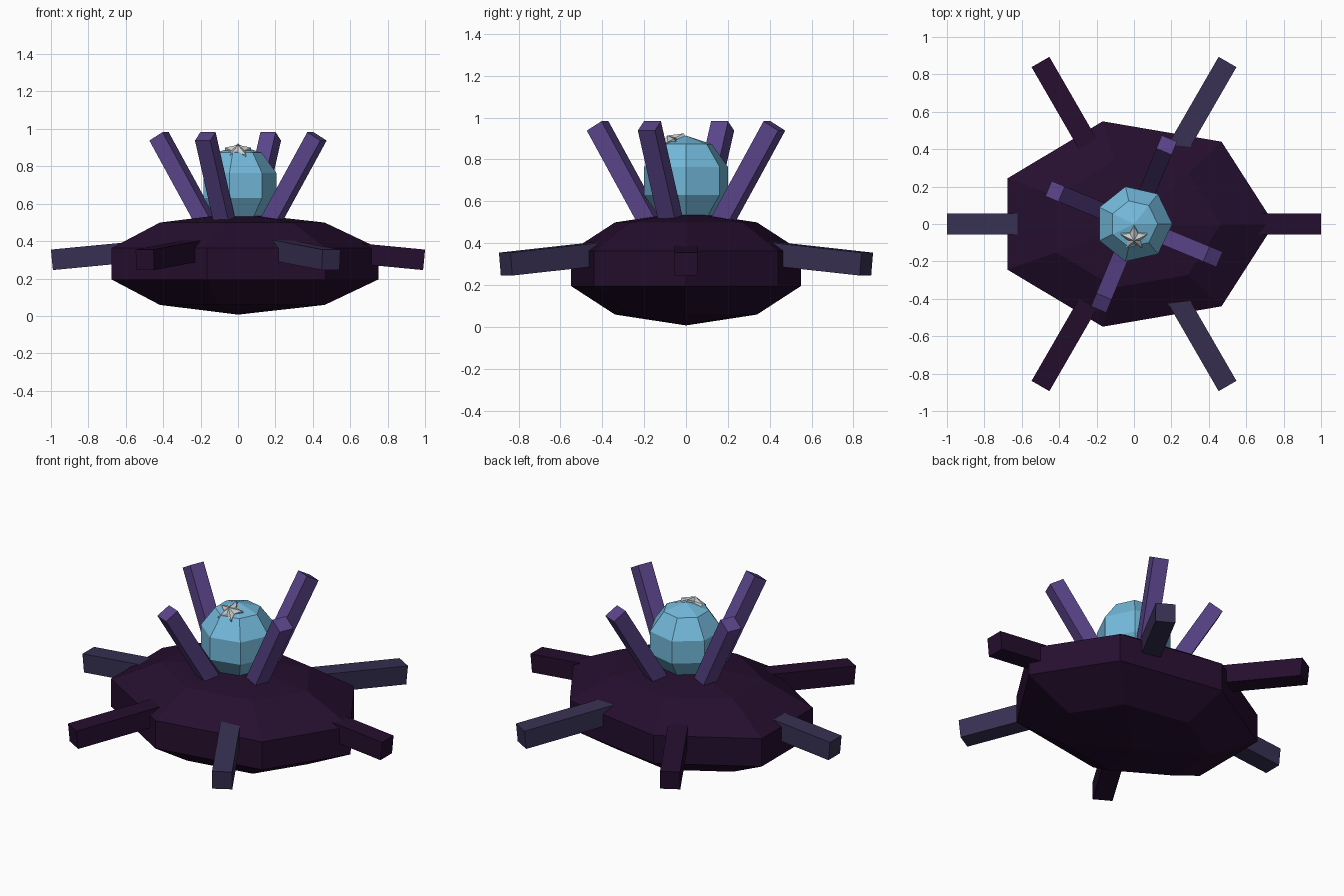
import bpy
import bmesh
from math import sin, cos, pi, radians
from mathutils import Matrix, Vector

cube = bpy.data.objects.get("Cube")
if cube:
    bpy.data.objects.remove(cube, do_unlink=True)


def linear(v):
    v /= 255
    return v / 12.92 if v <= 0.04045 else ((v + 0.055) / 1.055) ** 2.4


def material(name, *rgb):
    mat = bpy.data.materials.new(name)
    mat.use_nodes = True
    colour = [linear(v) for v in rgb] + [1]
    mat.diffuse_color = colour
    mat.node_tree.nodes["Principled BSDF"].inputs["Base Color"].default_value = colour
    return mat


dark_purple = material("dark purple", 37, 14, 46)
slate = material("slate violet", 55, 48, 82)
violet = material("violet", 90, 68, 138)
sky_blue = material("sky blue", 116, 186, 220)
pale_grey = material("pale grey", 203, 208, 208)


def finish(bm, name, mat):
    bmesh.ops.recalc_face_normals(bm, faces=bm.faces)
    mesh = bpy.data.meshes.new(name)
    bm.to_mesh(mesh)
    bm.free()
    mesh.materials.append(mat)
    obj = bpy.data.objects.new(name, mesh)
    bpy.context.collection.objects.link(obj)
    return obj


def coarse_ball(name, mat, radii, height, sides=7, bands=5):
    """Faceted ball with a corner pointing to +x."""
    bm = bmesh.new()
    rx, ry, rz = radii
    bottom = bm.verts.new((0, 0, height - rz))
    top = bm.verts.new((0, 0, height + rz))
    rings = []
    for b in range(1, bands):
        lat = -pi / 2 + pi * b / bands
        rings.append([bm.verts.new((rx * cos(lat) * cos(2 * pi * i / sides),
                                    ry * cos(lat) * sin(2 * pi * i / sides),
                                    height + rz * sin(lat))) for i in range(sides)])
    for i in range(sides):
        j = (i + 1) % sides
        bm.faces.new((bottom, rings[0][j], rings[0][i]))
        bm.faces.new((top, rings[-1][i], rings[-1][j]))
        for low, high in zip(rings, rings[1:]):
            bm.faces.new((low[i], low[j], high[j], high[i]))
    return finish(bm, name, mat)


def radial_bar(name, mat, angle, start, end, width):
    """Square bar between two (radius, height) points, turned about z."""
    a, b = Vector((start[0], 0, start[1])), Vector((end[0], 0, end[1]))
    along = (b - a).normalized()
    side = Vector((0, 1, 0))
    basis = Matrix((along, side, along.cross(side))).transposed().to_4x4()
    place = (Matrix.Rotation(radians(angle), 4, 'Z') @ Matrix.Translation((a + b) / 2)
             @ basis @ Matrix.Diagonal(((b - a).length, width, width, 1)))
    bm = bmesh.new()
    bmesh.ops.create_cube(bm, size=1, matrix=place)
    return finish(bm, name, mat)


# Saucer body and dome
coarse_ball("saucer_body", dark_purple, (0.789, 0.592, 0.272), 0.279)
coarse_ball("dome", sky_blue, (0.216, 0.216, 0.217), 0.697)

# Six arms in alternating colours
for k in range(6):
    radial_bar(f"arm_{k + 1}", slate if k % 2 else dark_purple, 60 * k,
               (0.42, 0.355), (0.995, 0.3), 0.11)

# Four spikes leaning out around the dome
for k in range(4):
    radial_bar(f"spike_{k + 1}", violet, 67.5 + 90 * k, (0.185, 0.5), (0.457, 0.96), 0.088)

# Raised five-pointed star lying on the front slope of the dome
bm = bmesh.new()
outline = [((0.074 if i % 2 == 0 else 0.037) * sin(pi * i / 5),
            (0.074 if i % 2 == 0 else 0.037) * cos(pi * i / 5)) for i in range(10)]
low = [bm.verts.new((x, y, -0.022)) for x, y in outline]
high = [bm.verts.new((x, y, 0.014)) for x, y in outline]
peak = bm.verts.new((0, 0, 0.042))
bm.faces.new(low)
for i in range(10):
    j = (i + 1) % 10
    bm.faces.new((low[i], low[j], high[j], high[i]))
    bm.faces.new((high[i], high[j], peak))
bm.transform(Matrix.Translation((0, -0.07, 0.877)) @ Matrix.Rotation(radians(28), 4, 'X'))
finish(bm, "star_ornament", pale_grey)
